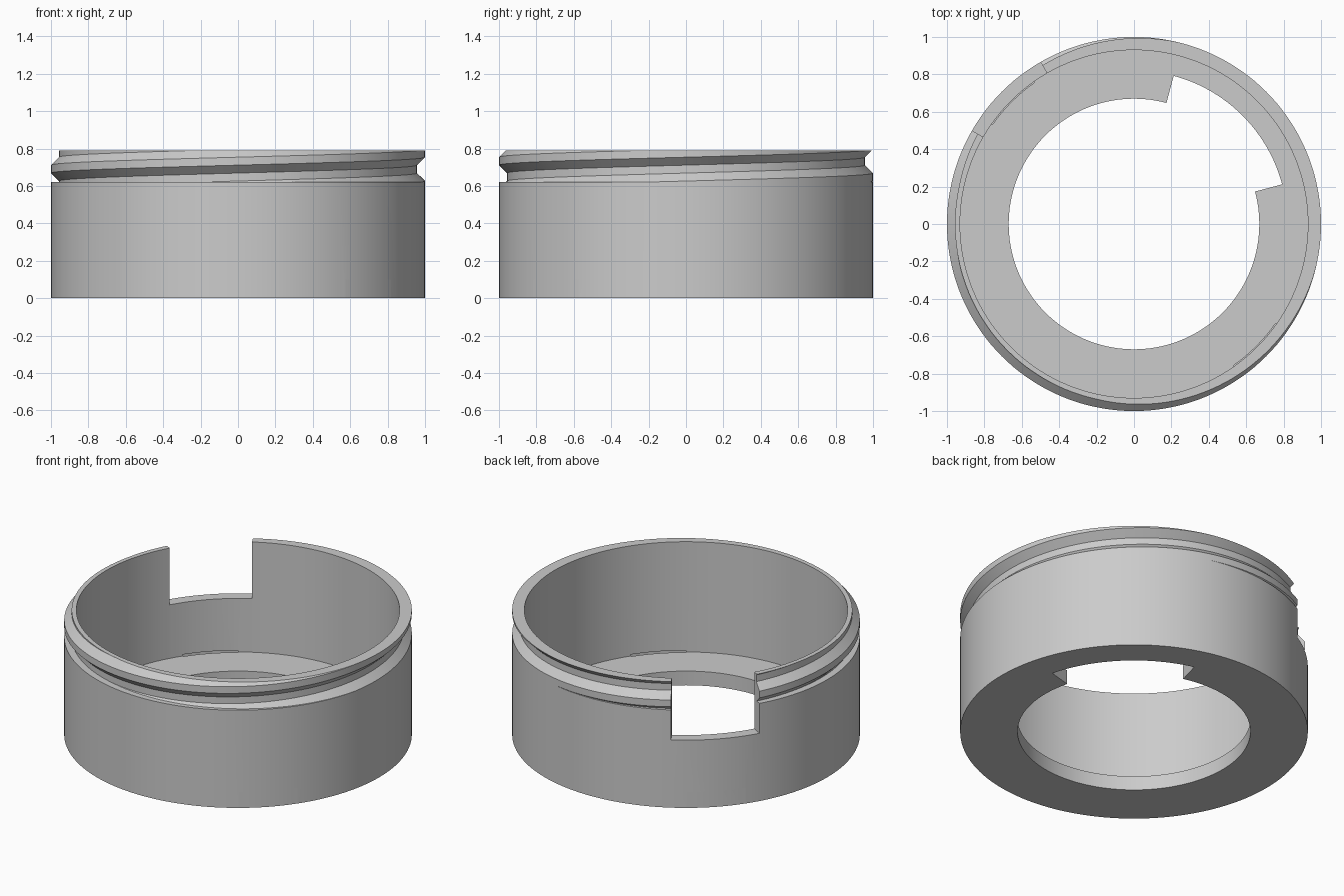
import bpy, bmesh
from math import sin, cos, radians, floor, tau

cube = bpy.data.objects.get("Cube")
if cube:
    bpy.data.objects.remove(cube, do_unlink=True)

HEIGHT, LEDGE, FLOOR = 0.79, 0.62, 0.09
OUTER, INNER, BORE, ROOT = 1.0, 0.93, 0.67, 0.957
PITCH = 0.17
SEGMENTS = 144
STEP = 360 / SEGMENTS

grey = bpy.data.materials.new("light grey")
grey.use_nodes = True
colour = (0.6, 0.6, 0.6, 1)
grey.diffuse_color = colour
grey.node_tree.nodes["Principled BSDF"].inputs["Base Color"].default_value = colour


def make_object(name, bm):
    bmesh.ops.recalc_face_normals(bm, faces=bm.faces)
    mesh = bpy.data.meshes.new(name)
    bm.to_mesh(mesh)
    bm.free()
    mesh.materials.append(grey)
    obj = bpy.data.objects.new(name, mesh)
    bpy.context.collection.objects.link(obj)
    return obj


def polar(r, angle, z):
    return (r * cos(radians(angle)), r * sin(radians(angle)), z)


def crest_height(angle):
    """Height of the middle of one thread crest at this angle."""
    return 0.605 + PITCH * angle / 360


def thread_radius(angle, z):
    """Trapezoid thread: flat crest, sloped flanks, flat root."""
    phase = (z - crest_height(angle)) / PITCH
    distance = abs(phase - floor(phase + 0.5))
    blend = min(max((distance - 0.125) / 0.25, 0), 1)
    return OUTER + (ROOT - OUTER) * blend


def cup_profile(angle):
    points = [(BORE, 0), (OUTER, 0), (OUTER, LEDGE)]
    # thread corners are evenly spaced along the helix and clipped to the neck
    for k in range(-8, 12):
        z = crest_height(angle) + PITCH * (k / 4 + 0.125)
        z = min(max(z, LEDGE), HEIGHT)
        points.append((thread_radius(angle, z), z))
    return points + [(INNER, HEIGHT), (INNER, FLOOR), (BORE, FLOOR)]


# Threaded cup: a ring profile swept once round
bm = bmesh.new()
columns = []
for i in range(SEGMENTS + 1):
    a = i * STEP
    columns.append([bm.verts.new(polar(r, a, z)) for r, z in cup_profile(a)])
for left, right in zip(columns, columns[1:]):
    for j in range(len(left)):
        n = (j + 1) % len(left)
        bm.faces.new((left[j], right[j], right[n], left[n]))
bmesh.ops.remove_doubles(bm, verts=bm.verts, dist=0.00002)
cup = make_object("threaded_cup", bm)


def cut_sector(name, r0, r1, a0, a1, z0, z1):
    """Cut a ring sector out of the cup."""
    bm = bmesh.new()
    section = ((r0, z0), (r1, z0), (r1, z1), (r0, z1))
    count = round((a1 - a0) / STEP)
    rings = [[bm.verts.new(polar(r, a0 + i * STEP, z)) for r, z in section]
             for i in range(count + 1)]
    for one, two in zip(rings, rings[1:]):
        for j in range(4):
            n = (j + 1) % 4
            bm.faces.new((one[j], two[j], two[n], one[n]))
    bm.faces.new(rings[0])
    bm.faces.new(rings[-1])
    cutter = make_object(name, bm)
    cutter.hide_render = True
    mod = cup.modifiers.new(name, "BOOLEAN")
    mod.operation = "DIFFERENCE"
    mod.solver = "EXACT"
    mod.object = cutter
    bpy.ops.object.modifier_apply(modifier=mod.name)
    bpy.data.objects.remove(cutter, do_unlink=True)


bpy.ops.object.select_all(action="DESELECT")
bpy.context.view_layer.objects.active = cup
cup.select_set(True)

# Window in the wall, notch in the floor, two slots under the rim
cut_sector("wall_window", 0.88, 1.1, 120, 150, 0.43, 0.9)
cut_sector("floor_notch", 0.5, 0.82, 15, 75, -0.1, 0.2)
for start in (-55, 125):
    cut_sector("bottom_slot", 0.925, 1.1, start, start + 20, -0.1, 0.1)

bpy.ops.object.shade_smooth_by_angle(angle=radians(25))
